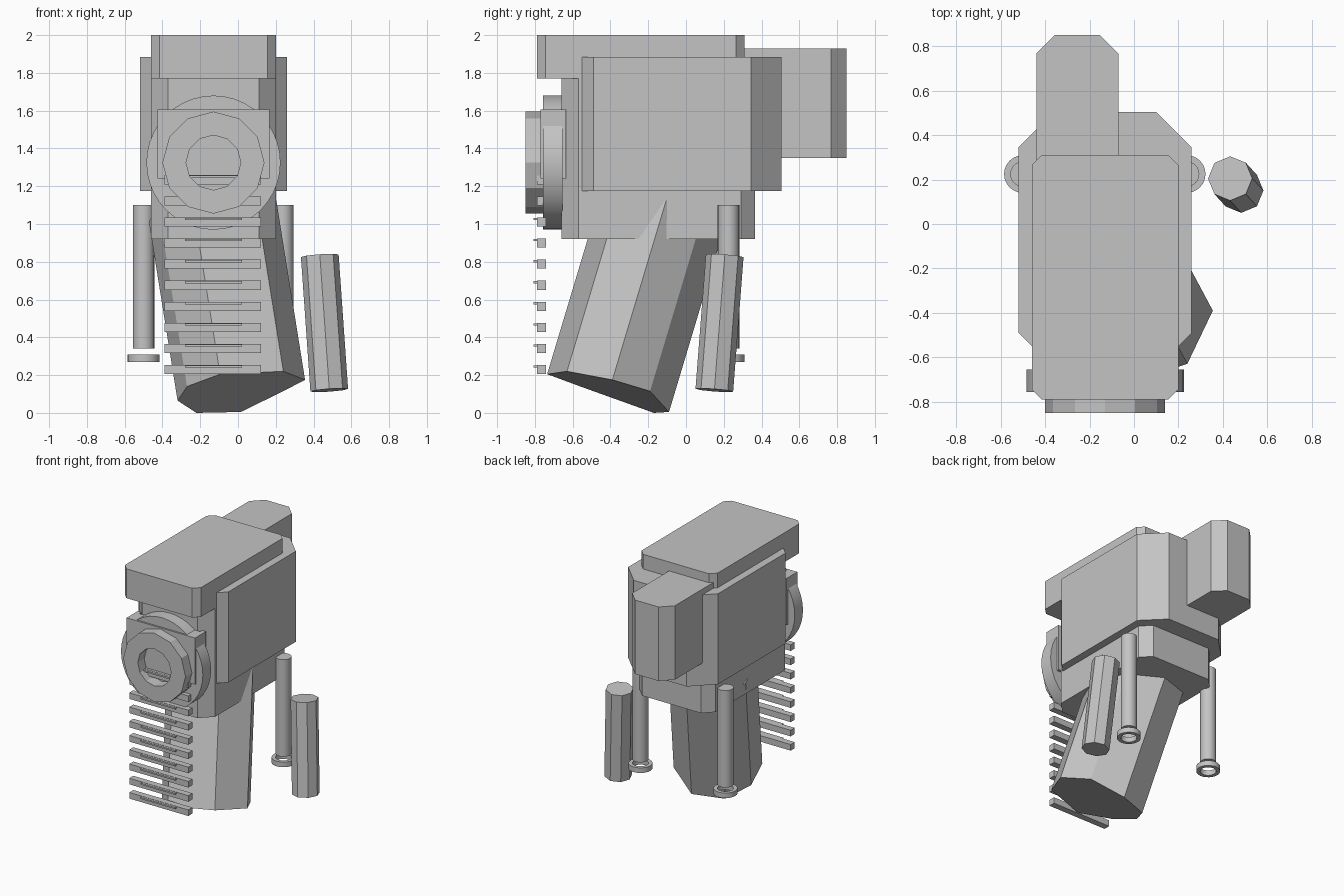
import bpy, bmesh, math
from mathutils import Vector

if "Cube" in bpy.data.objects:
    bpy.data.objects.remove(bpy.data.objects["Cube"])

grey = bpy.data.materials.new("plain_grey")
grey.diffuse_color = (0.55, 0.55, 0.55, 1)
grey.use_nodes = True
grey.node_tree.nodes["Principled BSDF"].inputs["Base Color"].default_value = grey.diffuse_color
CX = -0.13  # centre line of the main assembly


def finish(name, bm, smooth=False):
    bmesh.ops.recalc_face_normals(bm, faces=bm.faces)
    mesh = bpy.data.meshes.new(name)
    bm.to_mesh(mesh)
    bm.free()
    mesh.materials.append(grey)
    ob = bpy.data.objects.new(name, mesh)
    bpy.context.collection.objects.link(ob)
    if smooth:
        bpy.ops.object.select_all(action='DESELECT')
        ob.select_set(True)
        bpy.context.view_layer.objects.active = ob
        bpy.ops.object.shade_smooth_by_angle(angle=math.radians(35))
    return ob


def prism(name, base, shift, smooth=False):
    """Closed prism from a 3D outline moved along a vector."""
    bm = bmesh.new()
    face = bm.faces.new([bm.verts.new(p) for p in base])
    new = bmesh.ops.extrude_face_region(bm, geom=[face])["geom"]
    bmesh.ops.translate(bm, vec=shift,
                        verts=[v for v in new if isinstance(v, bmesh.types.BMVert)])
    if not any(f.is_valid and f == face for f in bm.faces):
        bm.faces.new([v for v in bm.verts if v not in new])
    return finish(name, bm, smooth)


def chamfer_box(name, x, y, z, front=0.0, back=0.0):
    """Box whose upright front and back corners are cut at 45 degrees."""
    (x0, x1), (y0, y1), (z0, z1) = x, y, z
    pts = [(x0, y0 + front), (x0 + front, y0), (x1 - front, y0), (x1, y0 + front),
           (x1, y1 - back), (x1 - back, y1), (x0 + back, y1), (x0, y1 - back)]
    pts = list(dict.fromkeys(pts))
    return prism(name, [(a, b, z0) for a, b in pts], (0, 0, z1 - z0))


def circle(centre, axis, radius, sides):
    axis = Vector(axis).normalized()
    u = Vector((1, 0, 0))
    u = (u - axis * u.dot(axis)).normalized()
    v = axis.cross(u)
    return [Vector(centre) + radius * (u * math.cos(t) + v * math.sin(t))
            for t in (2 * math.pi * i / sides for i in range(sides))]


def rod(name, start, end, radius, sides, smooth=False):
    axis = Vector(end) - Vector(start)
    return prism(name, circle(start, axis, radius, sides), axis, smooth)


def ring(name, start, end, outer, inner, sides, smooth=False):
    axis = Vector(end) - Vector(start)
    bm = bmesh.new()
    loops = [[bm.verts.new(p) for p in circle(c, axis, r, sides)]
             for c, r in ((start, outer), (end, outer), (end, inner), (start, inner))]
    for k in range(4):
        a, b = loops[k], loops[(k + 1) % 4]
        for i in range(sides):
            j = (i + 1) % sides
            bm.faces.new((a[i], a[j], b[j], b[i]))
    return finish(name, bm, smooth)


# Main blocks
chamfer_box("lid", (-0.46, 0.20), (-0.79, 0.31), (1.77, 2.0), 0.045, 0.045)
chamfer_box("housing", (-0.52, 0.26), (-0.55, 0.505), (1.175, 1.885), 0.06, 0.16)
chamfer_box("inner_body", (-0.46, 0.20), (-0.66, 0.365), (0.92, 1.78), 0.09, 0.075)
chamfer_box("rear_box", (-0.44, -0.07), (0.25, 0.85), (1.35, 1.93), 0, 0.083)

# Round front fitting
rod("front_disc", (CX, -0.655, 1.325), (CX, -0.757, 1.325), 0.355, 40, True)
chamfer_box("bracket_plate", (-0.41, 0.145), (-0.77, -0.66), (1.24, 1.605))
for side in (-1, 1):
    x = CX + side * 0.28
    chamfer_box("bracket_ear", (x - 0.017, x + 0.017), (-0.77, -0.635), (1.24, 1.605))
ring("front_collar", (CX, -0.75, 1.325), (CX, -0.85, 1.325), 0.27, 0.145, 12)

# Ladder of slats under the collar
for i in range(10):
    z = 0.205 + i * 0.1117
    chamfer_box("slat", (-0.39, 0.122), (-0.79, -0.74), (z, z + 0.048))
    chamfer_box("slat_lip", (-0.28, 0.02), (-0.808, -0.78), (z + 0.034, z + 0.046))

# Large leaning eight-sided handle
handle_end = [(0.355, -0.39, 0.175), (0.24, -0.63, 0.22), (-0.095, -0.735, 0.205),
              (-0.27, -0.56, 0.14), (-0.32, -0.35, 0.065), (-0.22, -0.17, 0.0),
              (0.015, -0.09, 0.005), (0.24, -0.19, 0.115)]
prism("handle", handle_end, (-0.152, 0.285, 0.95))

# Loose eight-sided grip
rod("side_grip", (0.483, 0.15, 0.12), (0.433, 0.205, 0.832), 0.1, 8)

# Pair of thin posts with foot rings
for x in (-0.50, 0.237):
    rod("post", (x, 0.225, 0.34), (x, 0.225, 1.10), 0.057, 24, True)
    ring("foot_ring", (x, 0.225, 0.27), (x, 0.225, 0.31), 0.085, 0.057, 24, True)
